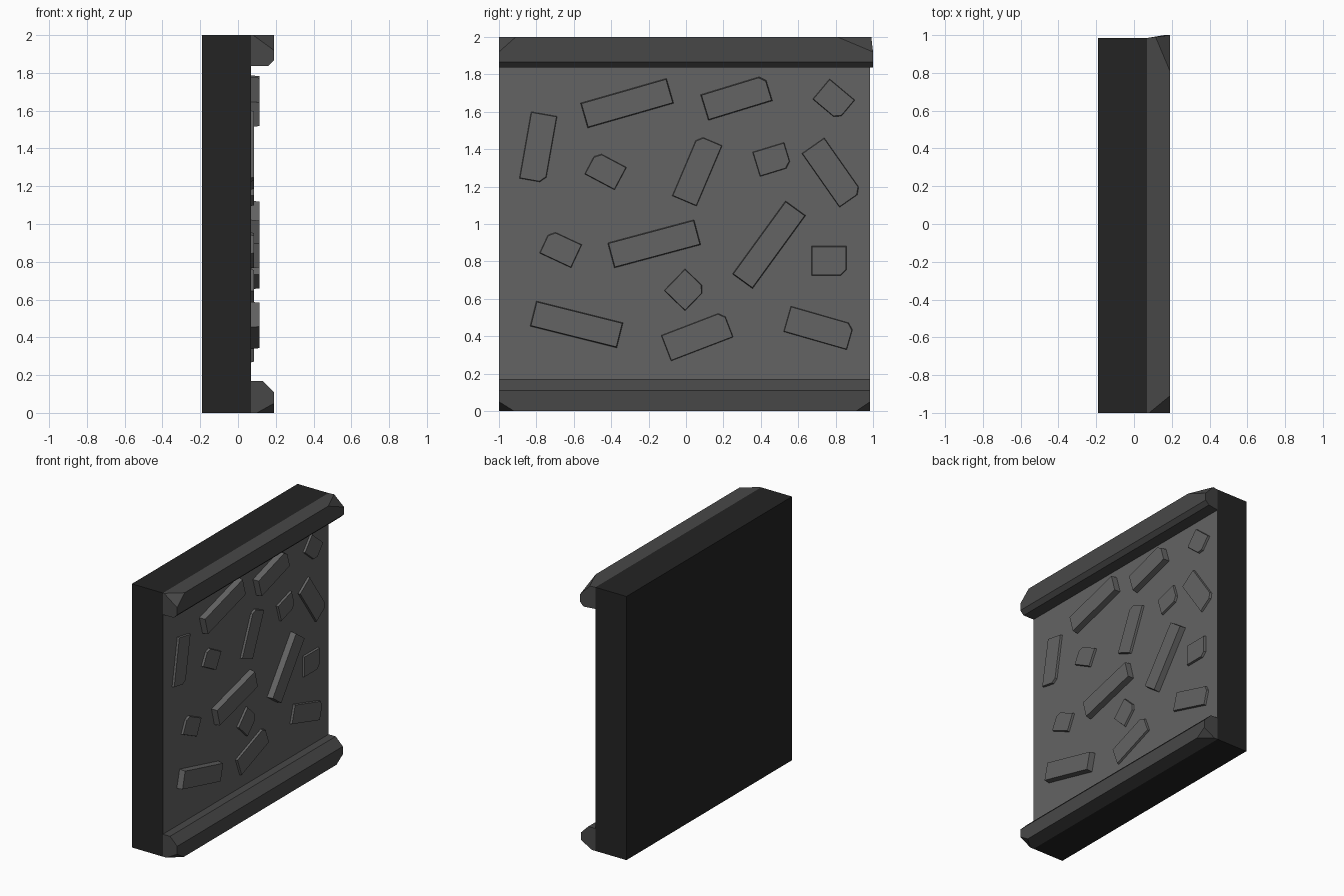
import bpy, bmesh, math
from mathutils import Vector

if "Cube" in bpy.data.objects:
    bpy.data.objects.remove(bpy.data.objects["Cube"])


def material(name, v):
    m = bpy.data.materials.new(name)
    m.diffuse_color = (v, v, v, 1)
    m.use_nodes = True
    m.node_tree.nodes["Principled BSDF"].inputs["Base Color"].default_value = m.diffuse_color
    return m


STONE = material("grey stone", 0.125)
TRIM = material("dark grey trim", 0.064)
BODY = material("near black body", 0.017)


def finish(name, bm, *mats):
    bmesh.ops.recalc_face_normals(bm, faces=bm.faces[:])
    me = bpy.data.meshes.new(name)
    for m in mats:
        me.materials.append(m)
    bm.to_mesh(me)
    bm.free()
    ob = bpy.data.objects.new(name, me)
    bpy.context.collection.objects.link(ob)
    return ob


def loft(bm, a, b):
    """Closed prism between two matching point loops."""
    va, vb = [bm.verts.new(p) for p in a], [bm.verts.new(p) for p in b]
    bm.faces.new(va)
    bm.faces.new(vb)
    n = len(a)
    for i in range(n):
        j = (i + 1) % n
        bm.faces.new((va[i], va[j], vb[j], vb[i]))


FACE_X, END_Y = 0.07, 0.985

# Wall slab: dark block with a lighter stone face on +x
bm = bmesh.new()
rect = [(-1, 0), (END_Y, 0), (END_Y, 2), (-1, 2)]
loft(bm, [(-0.19, y, z) for y, z in rect], [(FACE_X, y, z) for y, z in rect])
bmesh.ops.recalc_face_normals(bm, faces=bm.faces[:])
for f in bm.faces:
    f.material_index = 1 if f.normal.x > 0.9 else 0
finish("wall_slab", bm, BODY, STONE)


# Trim rails: extruded profile with corners chipped off by planes
def rail(name, profile, far_y, chips):
    bm = bmesh.new()
    loft(bm, [(x, -1, z) for x, z in profile],
         [(x, far_y if x > 0.1 else END_Y, z) for x, z in profile])
    middle = Vector((FACE_X, 0, sum(p[1] for p in profile) / len(profile)))
    for pts in chips:
        a, b, c = (Vector(p) for p in pts)
        n = (b - a).cross(c - a).normalized()
        if n.dot(middle - a) > 0:
            n = -n
        bmesh.ops.bisect_plane(bm, geom=bm.verts[:] + bm.edges[:] + bm.faces[:],
                               plane_co=a, plane_no=n, clear_outer=True)
        bmesh.ops.holes_fill(bm, edges=[e for e in bm.edges if e.is_boundary])
    finish(name, bm, TRIM)


rail("top_rail",
     [(0.07, 1.836), (0.16, 1.836), (0.19, 1.865), (0.19, 2), (0.07, 2)], 1.0,
     [[(0.08, -1, 2), (0.19, -1, 1.92), (0.19, -0.91, 2)],
      [(0.11, 1, 2), (0.19, 1, 1.92), (0.19, 0.81, 2)]])
rail("bottom_rail",
     [(0.07, 0), (0.19, 0), (0.19, 0.11), (0.13, 0.17), (0.07, 0.17)], END_Y,
     [[(0.10, -1, 0), (0.19, -1, 0.05), (0.19, -0.92, 0)],
      [(0.10, END_Y, 0), (0.19, END_Y, 0.05), (0.19, 0.91, 0)]])

# Raised stones: y, z, length, width, angle, chipped corner (-1 = none)
STONES = [
    (-.315, 1.646, .48, .14, 16, -1), (.27, 1.675, .36, .145, 17, 2),
    (.79, 1.665, .18, .145, -40, 1), (-.79, 1.41, .365, .145, 80, 0),
    (-.43, 1.285, .185, .14, -28, 3), (.06, 1.285, .355, .145, 67, 2),
    (.46, 1.345, .18, .14, 17, 1), (.78, 1.275, .355, .15, -55, 2),
    (-.67, .867, .19, .14, -25, 3), (-.17, .894, .48, .14, 15, -1),
    (.444, .889, .485, .135, 54, -1), (.765, .803, .19, .16, 0, 1),
    (-.005, .648, .165, .16, 46, 1), (-.585, .463, .48, .14, -14, -1),
    (.06, .40, .36, .15, 21, 2), (.71, .444, .355, .145, -16, 2),
]


def stone_outline(y, z, length, width, angle, chip, inset):
    h, w, cut = length / 2 - inset, width / 2 - inset, 0.03
    corners = [(-h, -w), (h, -w), (h, w), (-h, w)]
    pts = []
    for i, (u, v) in enumerate(corners):
        if i == chip:
            du, dv = -math.copysign(cut, u), -math.copysign(cut, v)
            pair = [(u + du, v), (u, v + dv)]
            pts += pair if i in (1, 3) else pair[::-1]
        else:
            pts.append((u, v))
    c, s = math.cos(math.radians(angle)), math.sin(math.radians(angle))
    return [(y + u * c - v * s, z + u * s + v * c) for u, v in pts]


for k, st in enumerate(STONES):
    top = 0.115 if st[2] > 0.4 or st[1] > 1.67 else 0.086
    bm = bmesh.new()
    loft(bm, [(FACE_X - 0.01, y, z) for y, z in stone_outline(*st, 0)],
         [(top, y, z) for y, z in stone_outline(*st, 0.005)])
    finish(f"raised_stone_{k + 1}", bm, STONE)
